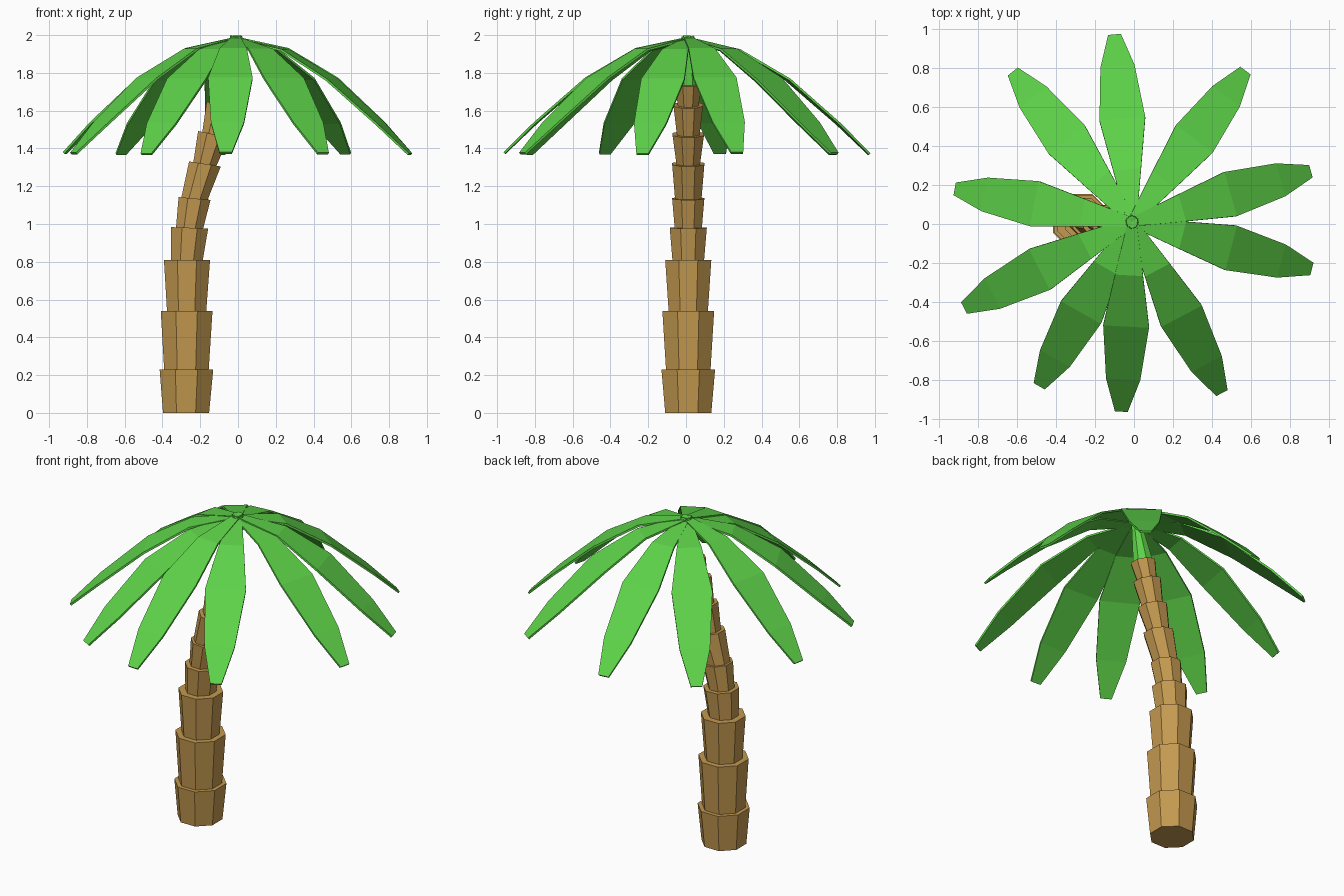
import bpy, bmesh, math
from mathutils import Vector, Matrix

if "Cube" in bpy.data.objects:
    bpy.data.objects.remove(bpy.data.objects["Cube"])


def material(name, color):
    m = bpy.data.materials.new(name)
    m.diffuse_color = (*color, 1)
    m.use_nodes = True
    m.node_tree.nodes["Principled BSDF"].inputs["Base Color"].default_value = m.diffuse_color
    return m


def make_object(name, bm, mat):
    bmesh.ops.recalc_face_normals(bm, faces=bm.faces)
    me = bpy.data.meshes.new(name)
    bm.to_mesh(me)
    bm.free()
    me.materials.append(mat)
    ob = bpy.data.objects.new(name, me)
    bpy.context.collection.objects.link(ob)
    return ob


def add_segment(bm, low, high, half_low, half_high, tilt_low, tilt_high):
    """Eight-sided tapered block between two (x, z) centres, flats facing the axes."""
    rings = []
    for (x, z), half, tilt in ((low, half_low, tilt_low), (high, half_high, tilt_high)):
        r = half / math.cos(math.pi / 8)
        rot = Matrix.Rotation(math.radians(tilt), 3, 'Y')
        ring = []
        for i in range(8):
            a = (i + 0.5) * math.pi / 4
            p = rot @ Vector((r * math.cos(a), r * math.sin(a), 0))
            ring.append(bm.verts.new(p + Vector((x, 0.012, z))))
        rings.append(ring)
    a, b = rings
    bm.faces.new(a[::-1])
    bm.faces.new(b)
    for i in range(8):
        j = (i + 1) % 8
        bm.faces.new((a[i], a[j], b[j], b[i]))


bark = material("bark", (0.55, 0.32, 0.08))
green = material("leaf_green", (0.11, 0.64, 0.065))

# Trunk: stacked flaring segments (x, z, lower half width, upper half width, tilt) at each top
base = (-0.275, 0.0, 0)
segments = [
    (-0.273, 0.23, 0.122, 0.142, 0),
    (-0.272, 0.54, 0.118, 0.137, 0),
    (-0.270, 0.81, 0.104, 0.122, 0),
    (-0.256, 0.98, 0.084, 0.098, 2),
    (-0.230, 1.135, 0.072, 0.085, 5),
    (-0.175, 1.318, 0.070, 0.085, 9),
    (-0.130, 1.475, 0.062, 0.083, 12),
    (-0.090, 1.630, 0.060, 0.078, 13),
    (-0.058, 1.745, 0.055, 0.070, 13),
]
bm = bmesh.new()
px, pz, ptilt = base
for x, z, lo, hi, tilt in segments:
    add_segment(bm, (px, pz), (x, z), lo, hi, ptilt, tilt)
    px, pz, ptilt = x, z, tilt
make_object("trunk", bm, bark)

# Green crown shaft between trunk and leaves
bm = bmesh.new()
add_segment(bm, (px, pz), (-0.012, 1.97), 0.056, 0.03, ptilt, 10)
make_object("crown_shaft", bm, green)

# Leaves: drooping flat blades (fraction of length, height, half width)
profile = [(-0.03, 1.985, 0.018), (0.28, 1.92, 0.072), (0.55, 1.765, 0.118),
           (0.83, 1.53, 0.088), (1.0, 1.37, 0.033)]
tips = [(-0.10, 0.97), (0.57, 0.785), (0.905, 0.27), (0.91, -0.23), (0.45, -0.865),
        (-0.065, -0.96), (-0.485, -0.83), (-0.87, -0.43), (-0.917, 0.18), (-0.62, 0.78)]
root = Vector((-0.01, 0.01, 0))
for n, tip in enumerate(tips):
    bm = bmesh.new()
    reach = Vector((*tip, 0)) - root
    side = Vector((-reach.y, reach.x, 0)).normalized()
    rows = []
    for f, z, w in profile:
        c = root + reach * f + Vector((0, 0, z + 0.003 * (n % 3)))
        rows.append((bm.verts.new(c - side * w), bm.verts.new(c + side * w)))
    for a, b in zip(rows, rows[1:]):
        bm.faces.new((a[0], b[0], b[1], a[1]))
    leaf = make_object(f"leaf_{n + 1}", bm, green)
    mod = leaf.modifiers.new("thickness", 'SOLIDIFY')
    mod.thickness = 0.012
    mod.offset = 0
